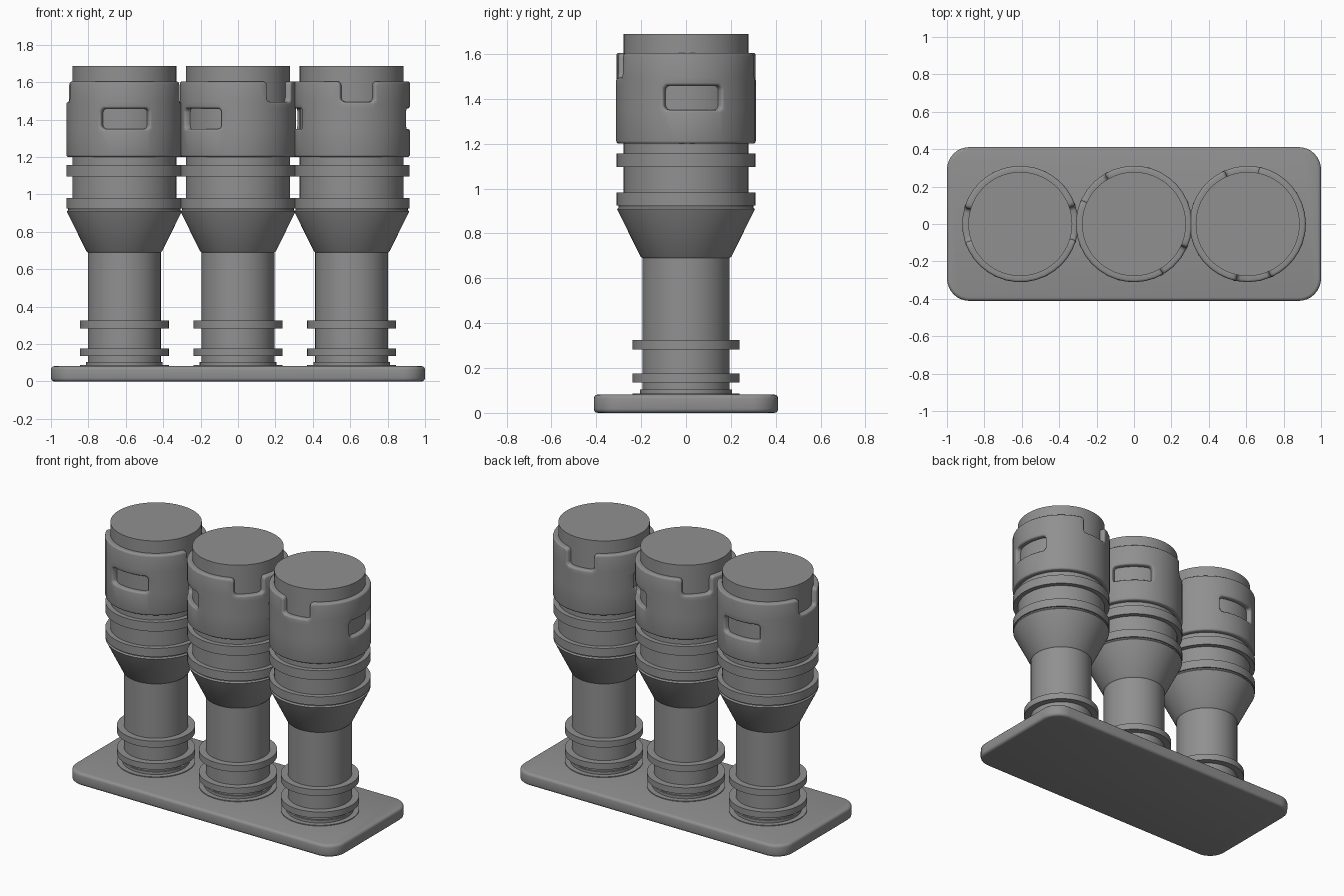
import bpy, bmesh, math

if "Cube" in bpy.data.objects:
    bpy.data.objects.remove(bpy.data.objects["Cube"])

SEG = 72

# dark grey paint
GREY = bpy.data.materials.new("dark_grey")
GREY.diffuse_color = (0.28, 0.28, 0.28, 1)
GREY.use_nodes = True
GREY.node_tree.nodes["Principled BSDF"].inputs["Base Color"].default_value = GREY.diffuse_color


def finish(name, bm, loc=(0, 0, 0), rot=0.0, bevel=0.0):
    bmesh.ops.recalc_face_normals(bm, faces=bm.faces)
    me = bpy.data.meshes.new(name)
    bm.to_mesh(me)
    bm.free()
    me.materials.append(GREY)
    ob = bpy.data.objects.new(name, me)
    ob.location = loc
    ob.rotation_euler.z = math.radians(rot)
    bpy.context.collection.objects.link(ob)
    bpy.ops.object.select_all(action='DESELECT')
    ob.select_set(True)
    bpy.context.view_layer.objects.active = ob
    if bevel:
        m = ob.modifiers.new("rounded_edges", 'BEVEL')
        m.width, m.segments = bevel, 3
        m.limit_method, m.angle_limit = 'ANGLE', math.radians(50)
        m.use_clamp_overlap = False
        bpy.ops.object.modifier_apply(modifier=m.name)
    bpy.ops.object.shade_smooth_by_angle(angle=math.radians(40 if bevel else 25))
    return ob


def lathe(name, profile, loc):
    """Revolve an (r, z) profile into a closed solid."""
    bm = bmesh.new()
    rings = [[bm.verts.new((r * math.cos(2 * math.pi * i / SEG),
                            r * math.sin(2 * math.pi * i / SEG), z))
              for i in range(SEG)] for r, z in profile]
    for a, b in zip(rings, rings[1:]):
        for i in range(SEG):
            j = (i + 1) % SEG
            bm.faces.new((a[i], a[j], b[j], b[i]))
    bm.faces.new(rings[0])
    bm.faces.new(rings[-1])
    return finish(name, bm, loc)


def sleeve(name, loc, rot):
    """Collar with two windows and two top notches, laid out as an angle/height grid."""
    half = [-25, -15, -5, 5, 15, 25, 34.5, 44, 53.5, 63,
            72.5, 84, 96, 107.5, 117, 126.5, 136, 145.5]
    angles = half + [a + 180 for a in half]
    levels = [1.2, 1.35, 1.46, 1.495, 1.605]
    r_in, r_out = 0.262, 0.311
    n, top = len(angles), len(levels) - 1
    bm = bmesh.new()
    grid = {}

    def vert(r, i, k):
        key = (r, i % n, k)
        if key not in grid:
            a = math.radians(angles[i % n])
            grid[key] = bm.verts.new((r * math.cos(a), r * math.sin(a), levels[k]))
        return grid[key]

    def solid(i, k):
        if not 0 <= k < top:
            return False
        h = i % len(half)
        return not ((h < 5 and k == 1) or (10 <= h < 13 and k == 3))

    for i in range(n):
        for k in range(top):
            if not solid(i, k):
                continue
            corners = [(i, k), (i + 1, k), (i + 1, k + 1), (i, k + 1)]
            sides = [(i, k - 1), (i + 1, k), (i, k + 1), (i - 1, k)]
            for r in (r_in, r_out):
                bm.faces.new([vert(r, *c) for c in corners])
            for s, nb in enumerate(sides):
                if not solid(*nb):
                    c, d = corners[s], corners[(s + 1) % 4]
                    bm.faces.new((vert(r_out, *c), vert(r_out, *d),
                                  vert(r_in, *d), vert(r_in, *c)))
    bmesh.ops.recalc_face_normals(bm, faces=bm.faces)
    # round the window and notch corners
    radial = [e for e in bm.edges
              if abs(e.verts[0].co.xy.length - e.verts[1].co.xy.length) > 0.02
              and e.calc_face_angle(0) > 1]
    bmesh.ops.bevel(bm, geom=radial, offset=0.022, segments=3, profile=0.5,
                    affect='EDGES')
    return finish(name, bm, loc, rot, 0.012)


# base plate with rounded corners
bm = bmesh.new()
bmesh.ops.create_cube(bm, size=1)
for v in bm.verts:
    v.co = (v.co.x * 2, v.co.y * 0.822, (v.co.z + 0.5) * 0.082)
uprights = [e for e in bm.edges if abs(e.verts[0].co.z - e.verts[1].co.z) > 0.01]
bmesh.ops.bevel(bm, geom=uprights, offset=0.12, segments=8, profile=0.5, affect='EDGES')
finish("base_plate", bm, bevel=0.018)

# post with rings, flared cone and core
POST = [(0.238, 0.07), (0.238, 0.087), (0.205, 0.087), (0.205, 0.105), (0.195, 0.105),
        (0.195, 0.135), (0.238, 0.135), (0.238, 0.176), (0.195, 0.176),
        (0.195, 0.283), (0.238, 0.283), (0.238, 0.326), (0.195, 0.326),
        (0.195, 0.69), (0.203, 0.697), (0.307, 0.908), (0.3, 0.917),
        (0.3, 0.925), (0.309, 0.925), (0.309, 0.982),
        (0.278, 0.982), (0.278, 1.095), (0.309, 1.095), (0.309, 1.157),
        (0.278, 1.157), (0.278, 1.688)]

for side, x, rot in (("left", -0.608, 91), ("middle", 0, 48), ("right", 0.608, 6)):
    lathe(side + "_post", POST, (x, 0, 0))
    sleeve(side + "_sleeve", (x, 0, 0), rot)
